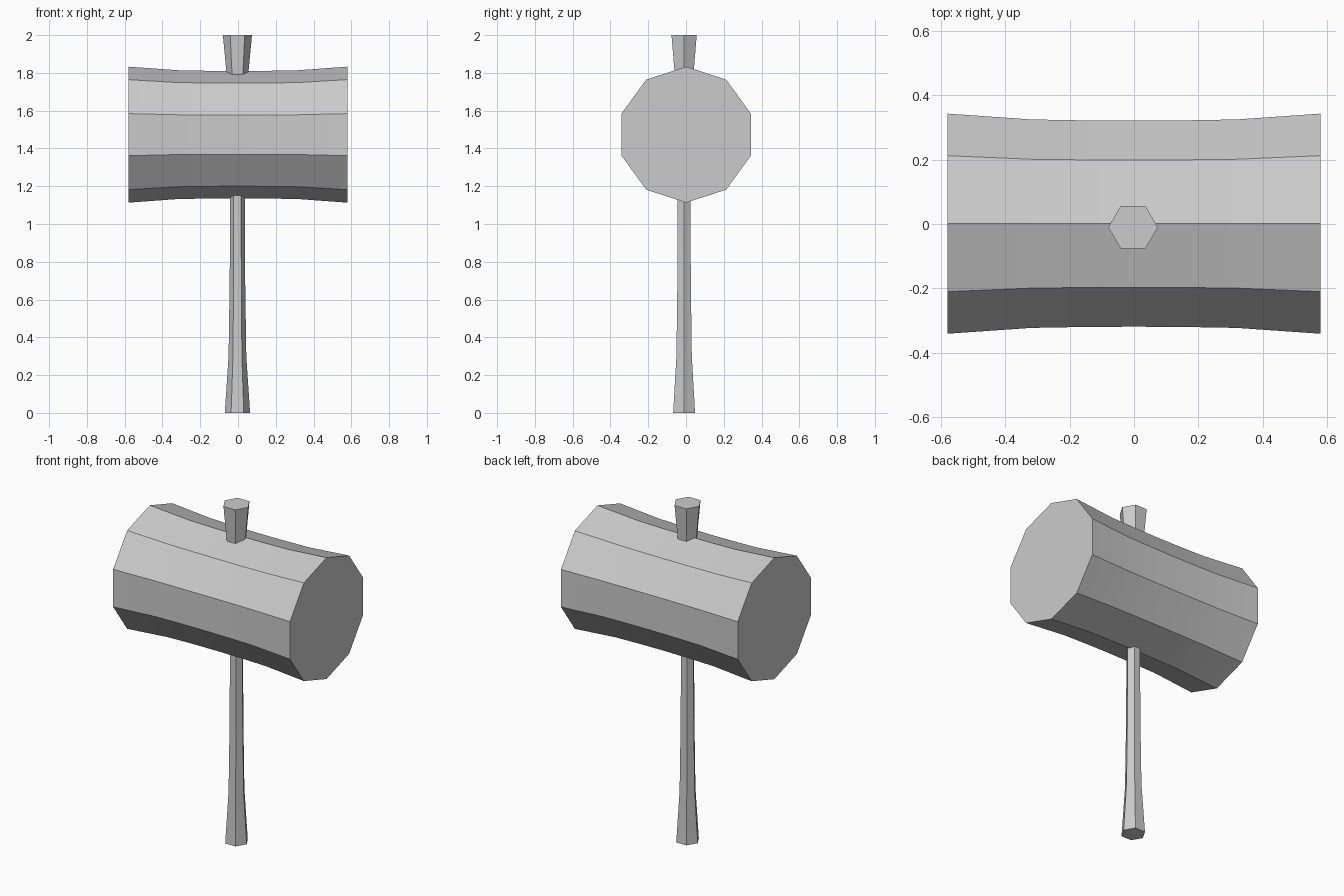
import bpy, bmesh
from math import cos, sin, pi, radians
from mathutils import Vector

cube = bpy.data.objects.get("Cube")
if cube:
    bpy.data.objects.remove(cube)

grey = bpy.data.materials.new("plain grey")
grey.use_nodes = True
grey.diffuse_color = (0.6, 0.6, 0.6, 1)
grey.node_tree.nodes["Principled BSDF"].inputs["Base Color"].default_value = (0.6, 0.6, 0.6, 1)


def lathe(name, profile, sides, centre, u, v, axis):
    """Sweep a polygon along an axis; profile holds (distance, radius)."""
    u, v, axis, centre = map(Vector, (u, v, axis, centre))
    bm = bmesh.new()
    rings = []
    for d, r in profile:
        angles = [2 * pi * i / sides for i in range(sides)]
        rings.append([bm.verts.new(centre + axis * d + (u * cos(a) + v * sin(a)) * r)
                      for a in angles])
    for a, b in zip(rings, rings[1:]):
        for i in range(sides):
            j = (i + 1) % sides
            bm.faces.new((a[i], a[j], b[j], b[i]))
    bm.faces.new(rings[0][::-1])
    bm.faces.new(rings[-1])
    bmesh.ops.recalc_face_normals(bm, faces=bm.faces)
    mesh = bpy.data.meshes.new(name)
    bm.to_mesh(mesh)
    bm.free()
    mesh.materials.append(grey)
    obj = bpy.data.objects.new(name, mesh)
    bpy.context.collection.objects.link(obj)
    bpy.ops.object.select_all(action='DESELECT')
    obj.select_set(True)
    bpy.context.view_layer.objects.active = obj
    bpy.ops.object.shade_smooth_by_angle(angle=radians(30))
    return obj


# Ten-sided head, waisted in the middle, with a corner at the top
half = [(0.58, 0.36), (0.32, 0.341), (0.16, 0.338)]
head_profile = [(-d, r) for d, r in half] + [(0, 0.337)] + half[::-1]
lathe("mallet_head", head_profile, 10, (0, 0.001, 1.473),
      (0, 0, 1), (0, 1, 0), (1, 0, 0))

# Six-sided handle, flared at the grip end and at the top
handle_profile = [(0, 0.067), (0.3, 0.047), (0.7, 0.041), (1.1, 0.039),
                  (1.6, 0.041), (1.8, 0.058), (2, 0.077)]
lathe("handle", handle_profile, 6, (-0.003, -0.01, 0),
      (1, 0, 0), (0, 1, 0), (0, 0, 1))
